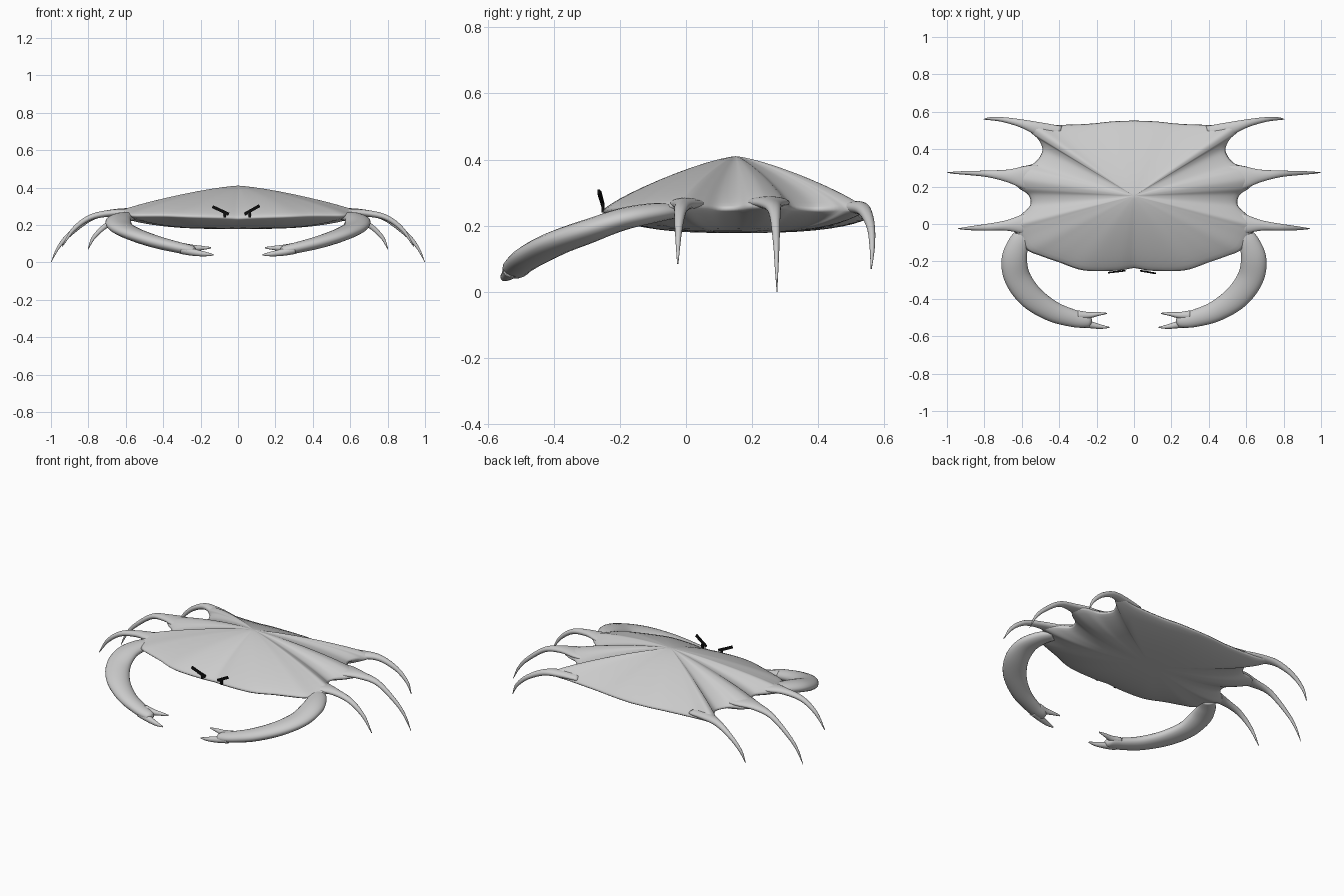
import bpy, math
from mathutils import Vector

if "Cube" in bpy.data.objects:
    bpy.data.objects.remove(bpy.data.objects["Cube"])


def material(name, rgb):
    m = bpy.data.materials.new(name)
    m.diffuse_color = (*rgb, 1)
    m.use_nodes = True
    m.node_tree.nodes["Principled BSDF"].inputs["Base Color"].default_value = m.diffuse_color
    return m


SHELL = material("shell grey", (0.6, 0.6, 0.6))
BLACK = material("eye black", (0.005, 0.005, 0.005))


def make(name, verts, faces, mat):
    me = bpy.data.meshes.new(name)
    me.from_pydata([tuple(v) for v in verts], [], faces)
    me.materials.append(mat)
    me.update()
    ob = bpy.data.objects.new(name, me)
    bpy.context.collection.objects.link(ob)
    for p in me.polygons:
        p.use_smooth = True
    return ob


def spline(pts, n):
    """Catmull-Rom through points of any dimension."""
    pts = [Vector(p) for p in pts]
    ext = [pts[0] * 2 - pts[1]] + pts + [pts[-1] * 2 - pts[-2]]
    out = []
    for i in range(1, len(ext) - 2):
        a, b, c, d = ext[i - 1:i + 3]
        for k in range(n):
            t = k / n
            out.append(0.5 * (2 * b + (c - a) * t + (2 * a - 5 * b + 4 * c - d) * t * t
                              + (3 * b - a - 3 * c + d) * t ** 3))
    return out + [pts[-1]]


def mirror_x(v):
    return Vector((-v[0], v[1], v[2]))


# Carapace: right half outline (x, y, edge height), flared at the leg roots
half = [(0, -.235, .235), (.1, -.25, .24), (.27, -.248, .245), (.4, -.205, .25),
        (.5, -.17, .25), (.57, -.14, .25), (.61, -.08, .255), (.64, -.04, .258),
        (.665, -.01, .258), (.61, .045, .255), (.555, .1, .25), (.565, .155, .252),
        (.62, .195, .258), (.66, .25, .26), (.62, .3, .258), (.535, .325, .252),
        (.49, .39, .248), (.51, .45, .25), (.555, .495, .25), (.555, .54, .25),
        (.44, .53, .238), (.25, .535, .23), (.12, .548, .228), (0, .553, .226)]
right = spline(half, 5)
rim = right + [mirror_x(v) for v in reversed(right[1:-1])]
N = len(rim)
top_t = [.04, .12, .22, .34, .46, .58, .7, .8, .88, .94, .98]
levels = [(t, 1) for t in top_t] + [(1, 1)] + [(t, -1) for t in reversed(top_t)]
verts = []
for t, side in levels:
    lip = math.sqrt(max(0, 1 - t ** 8))
    for p in rim:
        if side > 0:
            z = p.z + (.395 - p.z) * (1 - t ** 1.35) + .015 * lip
        else:
            z = p.z - (p.z - .19) * (1 - t ** 3) - .012 * lip
        verts.append((p.x * t, .15 + (p.y - .15) * t, z))
faces = []
for r in range(len(levels) - 1):
    for i in range(N):
        j = (i + 1) % N
        faces.append((r * N + i, r * N + j, (r + 1) * N + j, (r + 1) * N + i))
faces = [f[::-1] for f in faces]
tip, base = len(verts), len(verts) + 1
verts += [(0, .15, .41), (0, .15, .178)]
last = (len(levels) - 1) * N
for i in range(N):
    j = (i + 1) % N
    faces.append((tip, i, j))
    faces.append((base, last + j, last + i))
make("carapace", verts, faces, SHELL)


def limb(name, path, seg=20):
    """Tapered elliptical tube: (x, y, z, half width, half height), both sides."""
    s = spline(path, 6)
    for sign, tag in ((1, "right"), (-1, "left")):
        vs, fs = [], []
        for i, p in enumerate(s):
            a, b = s[max(i - 1, 0)], s[min(i + 1, len(s) - 1)]
            tan = (Vector(b[:3]) - Vector(a[:3])).normalized()
            wide = tan.cross(Vector((0, 0, 1))).normalized()
            up = wide.cross(tan)
            for k in range(seg):
                g = 2 * math.pi * k / seg
                q = Vector(p[:3]) + wide * p[3] * math.cos(g) + up * p[4] * math.sin(g)
                vs.append((q.x * sign, q.y, q.z))
        for r in range(len(s) - 1):
            for k in range(seg):
                m = (k + 1) % seg
                fs.append((r * seg + k, (r + 1) * seg + k, (r + 1) * seg + m, r * seg + m))
        fs.append(tuple(range(seg)))
        fs.append(tuple(reversed(range((len(s) - 1) * seg, len(s) * seg))))
        if sign > 0:
            fs = [f[::-1] for f in fs]
        make(f"{tag}_{name}", vs, fs, SHELL)


# Walking legs
limb("front_leg", [(.48, .01, .26, .07, .02), (.58, .0, .265, .055, .02),
                   (.68, -.008, .263, .028, .018), (.79, -.018, .24, .018, .015),
                   (.88, -.023, .175, .01, .011), (.94, -.025, .085, .002, .002)])
limb("middle_leg", [(.46, .24, .265, .07, .02), (.57, .248, .27, .065, .02),
                    (.67, .257, .265, .035, .018), (.78, .268, .24, .018, .015),
                    (.9, .273, .15, .01, .012), (.96, .274, .08, .006, .008),
                    (1.0, .275, .0, .001, .001)])
limb("rear_leg", [(.4, .475, .25, .05, .018), (.5, .505, .255, .038, .02),
                  (.6, .537, .248, .022, .018), (.7, .558, .2, .013, .014),
                  (.77, .563, .135, .008, .01), (.802, .56, .07, .002, .002)])

# Claw arms and the two fingers of each pincer
limb("claw_arm", [(.57, -.03, .245, .04, .022), (.615, -.1, .238, .055, .03),
                  (.64, -.19, .22, .068, .034), (.622, -.29, .185, .07, .036),
                  (.55, -.39, .148, .066, .036), (.44, -.465, .11, .056, .034),
                  (.33, -.503, .082, .047, .03), (.26, -.515, .067, .04, .027),
                  (.235, -.517, .063, .028, .02), (.225, -.517, .062, .006, .005)])
limb("claw_outer_finger", [(.3, -.525, .067, .028, .023), (.24, -.537, .054, .02, .019),
                           (.18, -.549, .045, .012, .013), (.132, -.553, .04, .003, .004)])
limb("claw_inner_finger", [(.3, -.488, .082, .026, .022), (.24, -.488, .077, .017, .017),
                           (.19, -.481, .077, .01, .011), (.145, -.478, .078, .003, .004)])


def bar(name, a, b, w, d):
    """Thin dark bar from a to b, seen from the front."""
    a, b = Vector(a), Vector(b)
    t = (b - a).normalized()
    n = Vector((0, 1, 0)).cross(t).normalized() * w / 2
    y = Vector((0, d / 2, 0))
    vs = [e + i * n + j * y for e in (a, b) for i, j in ((-1, -1), (1, -1), (1, 1), (-1, 1))]
    fs = [(0, 1, 2, 3), (7, 6, 5, 4), (0, 4, 5, 1), (1, 5, 6, 2), (2, 6, 7, 3), (3, 7, 4, 0)]
    ob = make(name, vs, fs, BLACK)
    for p in ob.data.polygons:
        p.use_smooth = False


# Slanted eye bars with a small stub below each
bar("right_eye_bar", (.035, -.25, .258), (.115, -.264, .303), .016, .008)
bar("right_eye_stub", (.062, -.252, .24), (.062, -.252, .268), .014, .008)
bar("left_eye_bar", (-.05, -.25, .258), (-.137, -.26, .298), .016, .008)
bar("left_eye_stub", (-.07, -.252, .24), (-.07, -.252, .268), .014, .008)
